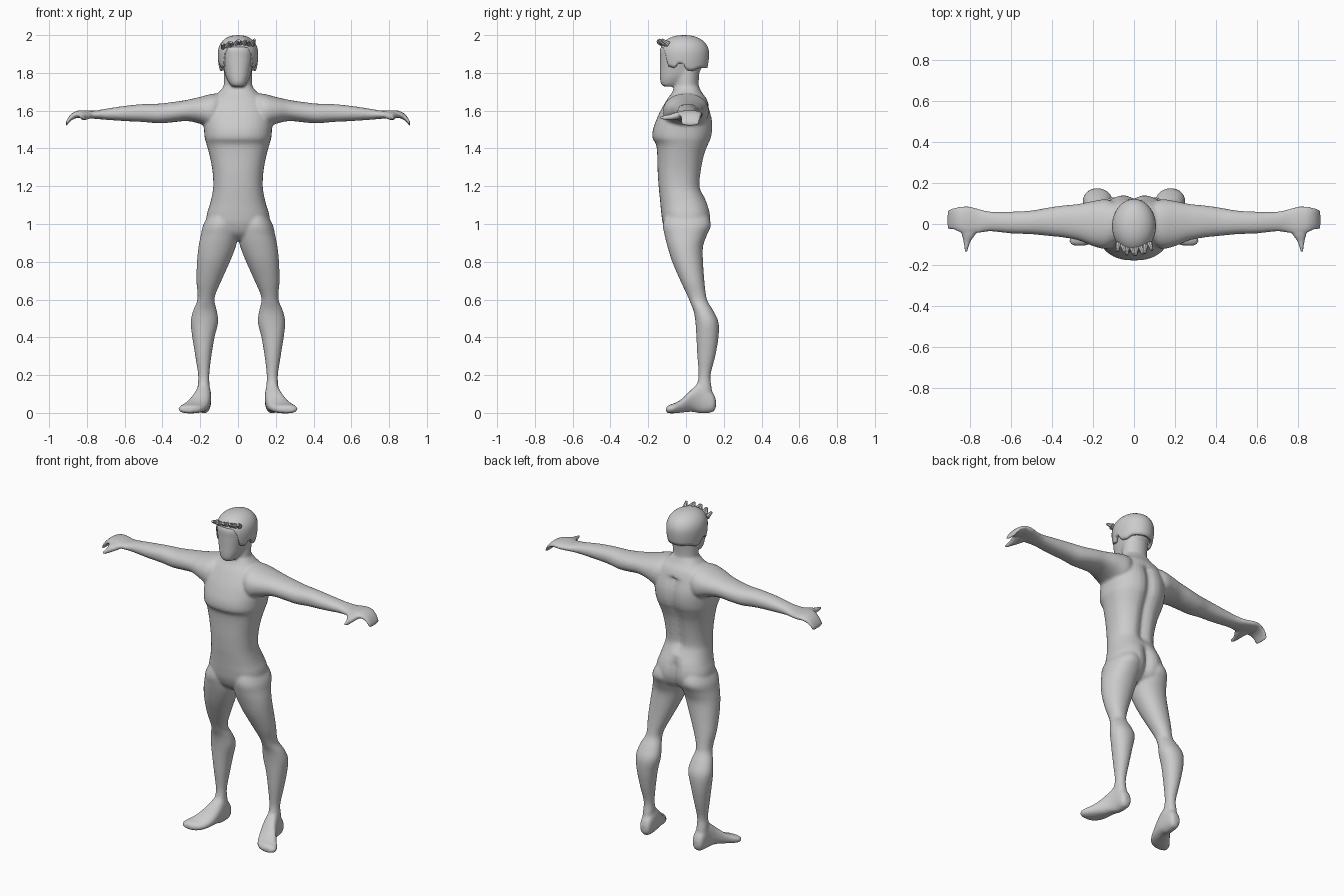
import bpy, bmesh, math
from mathutils import Vector, Matrix

if "Cube" in bpy.data.objects:
    bpy.data.objects.remove(bpy.data.objects["Cube"])

grey = bpy.data.materials.new("plain grey")
grey.diffuse_color = (0.6, 0.6, 0.6, 1)
grey.use_nodes = True
grey.node_tree.nodes["Principled BSDF"].inputs["Base Color"].default_value = grey.diffuse_color


def finish(bm, name):
    bmesh.ops.recalc_face_normals(bm, faces=bm.faces)
    me = bpy.data.meshes.new(name)
    bm.to_mesh(me)
    bm.free()
    me.materials.append(grey)
    for p in me.polygons:
        p.use_smooth = True
    ob = bpy.data.objects.new(name, me)
    bpy.context.collection.objects.link(ob)
    return ob


def smooth_rows(rows, steps=4):
    """Pass a smooth curve through the stations of a profile."""
    out = []
    for i in range(len(rows) - 1):
        a, b, c, d = (rows[max(0, min(len(rows) - 1, j))] for j in range(i - 1, i + 3))
        for s in range(steps):
            t = s / steps
            out.append([0.5 * (2 * q + (r - p) * t + (2 * p - 5 * q + 4 * r - w) * t * t
                               + (3 * q - p - 3 * r + w) * t ** 3)
                        for p, q, r, w in zip(a, b, c, d)])
    return out + [list(rows[-1])]


def loft(bm, rows, place, power=2.2, sign=1, n=40):
    """Rows are (position, a min, a max, b min, b max) of rounded sections."""
    rings = []
    for t, a0, a1, b0, b1 in smooth_rows(rows):
        ring = []
        for k in range(n):
            w = 2 * math.pi * k / n
            c, s = math.cos(w), math.sin(w)
            c = math.copysign(abs(c) ** (2 / power), c)
            s = math.copysign(abs(s) ** (2 / power), s)
            p = place(t, (a0 + a1) / 2 + c * (a1 - a0) / 2, (b0 + b1) / 2 + s * (b1 - b0) / 2)
            ring.append(bm.verts.new((p[0] * sign, p[1], p[2])))
        rings.append(ring)
    for r, q in zip(rings, rings[1:]):
        for k in range(n):
            bm.faces.new((r[k], r[(k + 1) % n], q[(k + 1) % n], q[k]))
    bm.faces.new(rings[0])
    bm.faces.new(rings[-1])


def along_z(t, a, b): return (a, b, t)
def along_x(t, a, b): return (t, a, b)
def along_y(t, a, b): return (a, t, b)


def torso_place(z, x, y):
    # spine hollow and the cleft of the seat
    if y > 0:
        depth = 0.022 if z > 1.14 else 0.03
        fade = min(1, abs(z - 1.14) / 0.06) * (1 if z < 1.62 else 0)
        y -= depth * fade * math.exp(-(x / 0.03) ** 2)
    return (x, y, z)


# stations: height, half width, front, back
torso = [(1.73, .073, -.06, .067), (1.695, .105, -.075, .085), (1.66, .145, -.10, .11),
         (1.60, .178, -.135, .13), (1.55, .183, -.158, .143), (1.50, .18, -.175, .145),
         (1.455, .176, -.177, .137), (1.42, .166, -.158, .122), (1.36, .15, -.152, .10),
         (1.28, .135, -.15, .085), (1.20, .131, -.145, .078), (1.15, .138, -.14, .095),
         (1.10, .15, -.135, .12), (1.05, .165, -.13, .133), (1.0, .165, -.122, .132),
         (.95, .13, -.10, .11), (.915, .06, -.06, .06)]
head = [(1.728, .032, -.12, -.05), (1.745, .046, -.134, -.01), (1.78, .064, -.138, .045),
        (1.82, .075, -.138, .08), (1.88, .088, -.138, .105), (1.93, .09, -.136, .105),
        (1.97, .065, -.10, .075), (1.985, .03, -.05, .03)]
neck = [(1.64, .085, -.06, .08), (1.70, .078, -.065, .072), (1.75, .075, -.06, .067),
        (1.84, .075, -.05, .075)]
leg = [(1.08, .02, .135, -.10, .10), (1.0, .004, .182, -.122, .132), (.94, .0, .197, -.113, .11),
       (.88, .012, .209, -.098, .09), (.80, .043, .217, -.073, .09), (.70, .088, .22, -.03, .097),
       (.63, .118, .214, .003, .105), (.59, .124, .217, .02, .115), (.54, .112, .238, .04, .145),
       (.48, .105, .25, .05, .172), (.40, .124, .242, .055, .172), (.30, .141, .226, .06, .155),
       (.20, .152, .211, .067, .13), (.14, .15, .214, .055, .135), (.07, .148, .218, .04, .145)]
foot = [(.158, .16, .195, .03, .07), (.14, .145, .212, .004, .11), (.08, .142, .22, -.002, .16),
        (.03, .145, .24, .006, .125), (-.02, .157, .277, .002, .076), (-.06, .175, .308, -.002, .052),
        (-.09, .20, .315, -.002, .042), (-.105, .235, .295, .004, .03)]
arm = [(.06, -.07, .09, 1.52, 1.69), (.13, -.12, .12, 1.50, 1.69), (.20, -.108, .112, 1.53, 1.673),
       (.27, -.08, .098, 1.545, 1.657), (.35, -.065, .09, 1.538, 1.645), (.42, -.058, .08, 1.533, 1.637),
       (.50, -.05, .066, 1.54, 1.635), (.60, -.046, .06, 1.545, 1.625), (.70, -.036, .06, 1.552, 1.61),
       (.76, -.044, .074, 1.557, 1.60), (.81, -.052, .087, 1.56, 1.602), (.85, -.04, .085, 1.562, 1.60),
       (.88, -.03, .079, 1.55, 1.585), (.90, -.03, .074, 1.53, 1.562), (.912, -.028, .068, 1.513, 1.537)]
thumb = [(.0, .765, .85, 1.56, 1.597), (-.05, .775, .843, 1.553, 1.592), (-.08, .795, .835, 1.55, 1.582),
         (-.11, .808, .831, 1.551, 1.576), (-.137, .813, .827, 1.555, 1.572)]


def widen(rows):
    return [(z, -x, x, f, b) for z, x, f, b in rows]


# body: overlapping lofts fused into one skin
bm = bmesh.new()
loft(bm, widen(torso), torso_place, 2.35)
loft(bm, widen(neck), along_z, 2)
loft(bm, widen(head), along_z, 2.3)
for side in (1, -1):
    loft(bm, leg, along_z, 2.1, side)
    loft(bm, foot, along_y, 2.4, side)
    loft(bm, arm, along_x, 2.2, side)
    loft(bm, thumb, along_y, 2.2, side)
body = finish(bm, "body")
fuse = body.modifiers.new("fuse", 'REMESH')
fuse.mode = 'VOXEL'
fuse.voxel_size = 0.0075
fuse.use_smooth_shade = True
relax = body.modifiers.new("relax", 'SMOOTH')
relax.factor = 0.5
relax.iterations = 5

# hairline: (angle from the front in degrees, height)
HAIRLINE = [(0, 1.94), (30, 1.935), (42, 1.90), (48, 1.835), (66, 1.825), (74, 1.85), (88, 1.85),
            (96, 1.815), (112, 1.81), (130, 1.825), (180, 1.825)]


def hairline(deg):
    for (a, za), (b, zb) in zip(HAIRLINE, HAIRLINE[1:]):
        if deg <= b:
            return za + (zb - za) * (deg - a) / (b - a)
    return HAIRLINE[-1][1]


# hair cap: dome from the crown down to the hairline
bm = bmesh.new()
N, M = 96, 16
crown = bm.verts.new((0, -.01, 2.0))
rings = []
for j in range(1, M + 1):
    ring = []
    for k in range(N):
        w = 2 * math.pi * k / N
        deg = abs(math.degrees(math.atan2(math.sin(w), math.cos(w))))
        z = 2.0 - (2.0 - hairline(deg)) * (j / M) ** 1.7
        if z > 1.90:
            r = (1 - ((z - 1.90) / .10) ** 2.2) ** (1 / 2.2)
        else:
            r = 1 - .13 * ((1.90 - z) / .1) ** 2
        ring.append(bm.verts.new((.107 * r * math.sin(w), -.01 - .132 * r * math.cos(w), z)))
    rings.append(ring)
for k in range(N):
    bm.faces.new((crown, rings[0][k], rings[0][(k + 1) % N]))
    for r, q in zip(rings, rings[1:]):
        bm.faces.new((r[k], q[k], q[(k + 1) % N], r[(k + 1) % N]))
hair = finish(bm, "hair")
thick = hair.modifiers.new("thickness", 'SOLIDIFY')
thick.thickness = 0.018
thick.offset = -1

# fringe: short tufts sweeping forward over the brow
bm = bmesh.new()
for i in range(8):
    x = -.077 + .022 * i
    base = Vector((x, -.118 + 3.5 * x * x, 1.938 + .016 * min(1, i / 4)))
    aim = Vector((.35 * (1 if i % 2 else -.3), -1, .45 + .25 * (i % 2))).normalized()
    turn = aim.to_track_quat('Z', 'Y').to_matrix().to_4x4()
    bmesh.ops.create_cone(bm, cap_ends=True, segments=8, radius1=.015, radius2=.007, depth=.044,
                          matrix=Matrix.Translation(base + aim * .018) @ turn)
fringe = finish(bm, "fringe")

for ob in (hair, fringe):
    bpy.ops.object.select_all(action='DESELECT')
    ob.select_set(True)
    bpy.context.view_layer.objects.active = ob
    bpy.ops.object.shade_smooth_by_angle(angle=math.radians(40))
